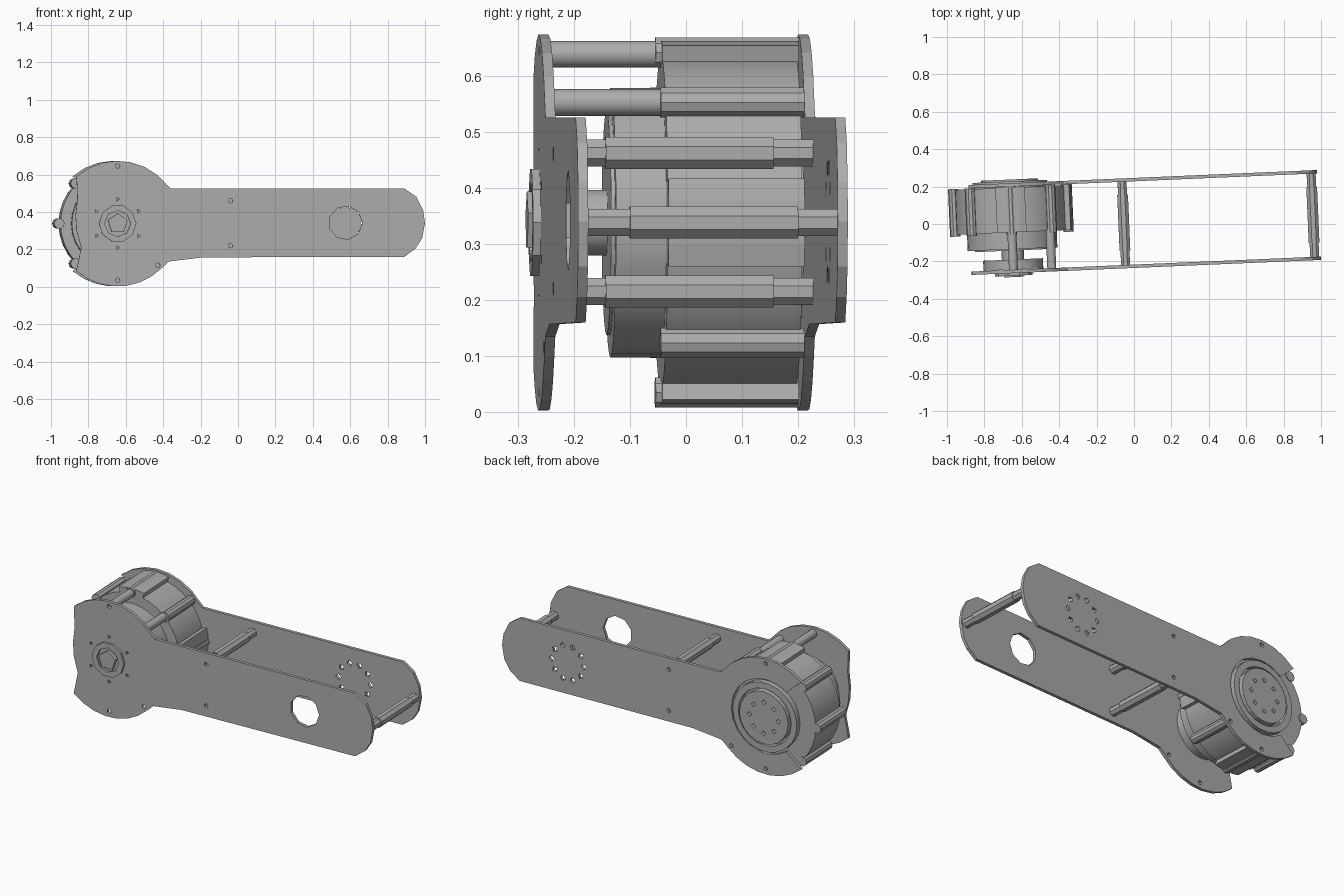
import bpy
from math import sin, cos, pi, radians
from mathutils import Matrix, Vector

cube = bpy.data.objects.get("Cube")
if cube:
    bpy.data.objects.remove(cube)

grey = bpy.data.materials.new("plain grey")
grey.use_nodes = True
GREY = (0.42, 0.42, 0.42, 1)
grey.diffuse_color = GREY
grey.node_tree.nodes["Principled BSDF"].inputs["Base Color"].default_value = GREY

CX, CZ = -0.655, 0.338          # motor axis
PIVOT = Vector((CX, 0, 0))
# The whole arm is turned slightly about the motor
SKEW = Matrix.Translation(PIVOT) @ Matrix.Rotation(0.043, 4, "Z") @ Matrix.Translation(-PIVOT)
STAND = Matrix.Rotation(pi / 2, 4, "X")


def polar(r, degrees, x=CX, z=CZ):
    a = radians(degrees)
    return (x + r * cos(a), z + r * sin(a))


def arc(r, start, end, n, x=CX, z=CZ):
    return [polar(r, start + (end - start) * i / (n - 1), x, z) for i in range(n)]


def ring(r, n, x=CX, z=CZ, turn=0):
    return [polar(r, turn + 360 * i / n, x, z) for i in range(n)]


def slab(name, outlines, y0, y1, smooth=False):
    """Extrude x-z outlines (first outer, rest holes) from y0 to y1."""
    curve = bpy.data.curves.new(name, "CURVE")
    curve.dimensions = "2D"
    curve.fill_mode = "BOTH"
    curve.extrude = (y1 - y0) / 2
    for pts in outlines:
        s = curve.splines.new("POLY")
        s.points.add(len(pts) - 1)
        for p, (x, z) in zip(s.points, pts):
            p.co = (x, z, 0, 1)
        s.use_cyclic_u = True
    tmp = bpy.data.objects.new(name + "_path", curve)
    bpy.context.collection.objects.link(tmp)
    bpy.context.view_layer.update()
    mesh = bpy.data.meshes.new_from_object(
        tmp.evaluated_get(bpy.context.evaluated_depsgraph_get()))
    bpy.data.objects.remove(tmp)
    bpy.data.curves.remove(curve)
    mesh.transform(SKEW @ Matrix.Translation((0, (y0 + y1) / 2, 0)) @ STAND)
    mesh.name = name
    mesh.materials.clear()
    mesh.materials.append(grey)
    obj = bpy.data.objects.new(name, mesh)
    bpy.context.collection.objects.link(obj)
    if smooth:
        bpy.ops.object.select_all(action="DESELECT")
        obj.select_set(True)
        bpy.context.view_layer.objects.active = obj
        bpy.ops.object.shade_smooth_by_angle(angle=radians(35))
    else:
        mesh.shade_flat()
    return obj


# Shared outline of the side plates: round head and long arm with a blunt tip
outline = (arc(0.335, 131, 38, 8)
           + [(-0.37, 0.525), (0.88, 0.525), (0.945, 0.48), (0.98, 0.41), (0.99, 0.34),
              (0.975, 0.26), (0.94, 0.205), (0.88, 0.16), (-0.2, 0.157), (-0.38, 0.135)]
           + arc(0.336, -45, -131, 8))
bolts = [(-0.05, 0.46), (-0.05, 0.22), (CX, 0.645), (CX, 0.035), (-0.44, 0.115)]
bolt_holes = [ring(0.013, 5, x, z) for x, z in bolts]

# Front plate with bulged rear edge, round window and screw holes
rear_edge = [(-0.85, 0.21), (-0.875, 0.3), (-0.88, 0.38), (-0.87, 0.47)]
hub_screws = [ring(0.011, 3, *polar(0.13, a)) for a in range(30, 390, 60)]
slab("front_plate", [outline + rear_edge, ring(0.09, 9, 0.565, 0.342)]
     + bolt_holes + hub_screws, -0.263, -0.245)

# Back plate, open around the motor, with a circle of holes near the tip
tip_holes = [ring(0.017, 4, *polar(0.1, a, 0.58, 0.34), turn=a) for a in range(0, 360, 36)]
slab("back_plate", [outline + arc(0.215, -127, 127, 15)] + bolt_holes + tip_holes,
     0.2, 0.218)

# Motor body with ribs round the rim
slab("motor_body", [ring(0.297, 32)], -0.045, 0.195, True)
for i in range(8):
    x, z = polar(0.303, 45 * i)
    slab(f"motor_rib_{i + 1}", [ring(0.028, 10, x, z)], -0.055, 0.2, True)
for i in range(8):
    if i in (0, 2, 6):      # broad pads between the ribs
        a = 45 * i
        pad = arc(0.325, a - 14, a + 14, 5) + arc(0.28, a + 14, a - 14, 5)
        slab(f"motor_pad_{i + 1}", [pad], -0.045, 0.198)

# Motor front: stepped drum, shaft and output bearing
slab("front_drum", [ring(0.24, 28)], -0.135, -0.04, True)
slab("front_drum_cap", [ring(0.2, 24)], -0.142, -0.13, True)
slab("output_shaft", [ring(0.06, 14)], -0.2, -0.14, True)
slab("output_bearing", [ring(0.16, 24)], -0.244, -0.19, True)

# Hub on the front plate, with a recessed faceted centre
slab("front_hub", [ring(0.1, 10), ring(0.07, 8)], -0.277, -0.262)
slab("front_hub_star", [ring(0.055, 5, turn=18)], -0.284, -0.262)

# Back end of the motor: raised ring around a drilled disc
slab("back_ring", [ring(0.2, 22), ring(0.165, 20)], 0.19, 0.228, True)
disc_holes = [ring(0.014, 4, *polar(0.09, a)) for a in range(0, 360, 45)]
slab("back_disc", [ring(0.152, 20)] + disc_holes, 0.19, 0.238)

# Short spacers between the front plate and the motor
for name, x, z in (("upper", CX, 0.638), ("lower", -0.45, 0.552)):
    slab(name + "_spacer", [ring(0.024, 16, x, z)], -0.246, -0.04, True)

# Long cross bars joining both plates, each with a thicker middle
for name, x, z in (("upper", -0.055, 0.462), ("lower", -0.055, 0.215), ("tip", 0.957, 0.338)):
    slab(name + "_cross_bar", [ring(0.026, 8, x, z, 22)], -0.246, 0.201)
    slab(name + "_bar_sleeve", [ring(0.031, 8, x, z, 22)], -0.17, 0.13)
